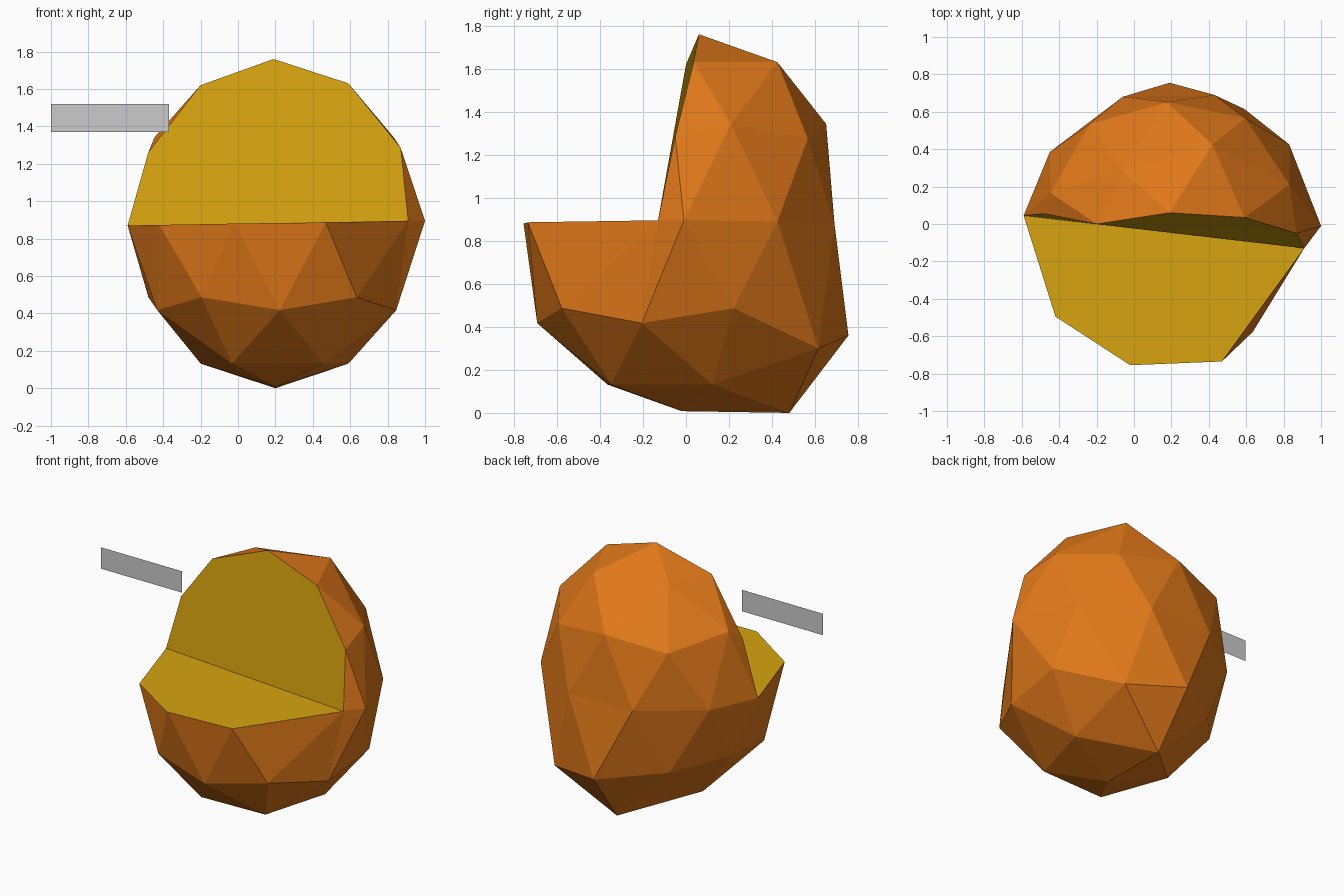
import bpy, bmesh
from math import radians, cos, sin
from mathutils import Vector

if "Cube" in bpy.data.objects:
    bpy.data.objects.remove(bpy.data.objects["Cube"])


def material(name, rgb):
    m = bpy.data.materials.new(name)
    m.diffuse_color = (*rgb, 1)
    m.use_nodes = True
    m.node_tree.nodes["Principled BSDF"].inputs["Base Color"].default_value = m.diffuse_color
    return m


def add_object(name, bm, mats=()):
    me = bpy.data.meshes.new(name)
    bm.to_mesh(me)
    bm.free()
    for m in mats:
        me.materials.append(m)
    ob = bpy.data.objects.new(name, me)
    bpy.context.collection.objects.link(ob)


# Cell body: low-poly sphere, turned so its rings match the views
bm = bmesh.new()
bmesh.ops.create_icosphere(bm, subdivisions=2, radius=1)
TURN = radians(56)
for v in bm.verts:
    x, y, z = v.co
    v.co = (x * cos(TURN) - y * sin(TURN), x * sin(TURN) + y * cos(TURN), z)

# Ring heights of the unit sphere
EQ, PRIM, MID, CAP = 0.0, 0.447, 0.526, 0.851
unit = {v: v.co.copy() for v in bm.verts}


def vert(angle, h):
    a, r = radians(angle), (1 - h * h) ** 0.5
    p = Vector((r * cos(a), r * sin(a), h))
    return min(unit, key=lambda v: (unit[v] - p).length)


# Stretch into the upright egg shape
for v, p in unit.items():
    v.co = (0.2 + 0.79 * p.x, -0.02 + 0.79 * p.y, 0.88 + 0.88 * p.z)

# Hand-pulled vertices: (angle, ring) -> position
pulled = {
    # equator
    (2, EQ): (1.0, -0.01, 0.895), (38, EQ): (0.83, 0.425, 0.89),
    (74, EQ): (0.43, 0.69, 0.88), (110, EQ): (-0.06, 0.68, 0.88),
    (146, EQ): (-0.45, 0.385, 0.875), (182, EQ): (-0.59, 0.045, 0.87),
    (218, EQ): (-0.42, -0.495, 0.873), (254, EQ): (-0.02, -0.755, 0.88),
    (290, EQ): (0.47, -0.735, 0.886), (326, EQ): (0.91, -0.13, 0.895),
    # edge of the upright cut
    (200, PRIM): (-0.48, 0.055, 1.26), (200, CAP): (-0.2, 0.0, 1.62),
    (0, 1.0): (0.19, 0.06, 1.76), (344, CAP): (0.59, 0.035, 1.63),
    (344, PRIM): (0.87, -0.05, 1.285),
    # back of the crown and bulging underside
    (56, CAP): (0.42, 0.425, 1.63), (128, CAP): (-0.06, 0.28, 1.63),
    (92, -PRIM): (0.19, 0.755, 0.36), (92, -CAP): (0.2, 0.48, 0.0),
    (56, -MID): (0.59, 0.615, 0.3), (128, -MID): (-0.21, 0.48, 0.41),
    (0, -1.0): (0.2, -0.02, 0.008),
}
for key, pos in pulled.items():
    vert(*key).co = pos

# Collect the borders of the cutaway before removing the front upper quarter
ring = lambda keys: [vert(*k) for k in keys]
wall = ring([(182, EQ), (326, EQ), (344, PRIM), (344, CAP), (0, 1.0), (200, CAP), (200, PRIM)])
floor = ring([(182, EQ), (218, EQ), (254, EQ), (290, EQ), (326, EQ)])
fin = set(ring([(200, PRIM), (182, EQ), (218, EQ)]))
gone = ring([(236, MID), (308, MID), (272, PRIM), (272, CAP)])
fin_face = [f for f in bm.faces if set(f.verts) == fin]
bmesh.ops.delete(bm, geom=fin_face, context='FACES_ONLY')
bmesh.ops.delete(bm, geom=gone, context='VERTS')

# Cut faces: upright wall and flat floor
for loop in (wall, floor):
    f = bm.faces.new(loop)
    f.material_index = 1
loose = [e for e in bm.edges if not e.link_faces]
bmesh.ops.delete(bm, geom=loose, context='EDGES')
bmesh.ops.recalc_face_normals(bm, faces=bm.faces[:])
add_object("cell_body", bm, (material("membrane_orange", (0.75, 0.19, 0.01)),
                             material("cut_yellow", (0.68, 0.37, 0.005))))

# Blank label plate: one thin upright panel
bm = bmesh.new()
bm.faces.new([bm.verts.new((x, -0.09, z)) for x, z in
              ((-1, 1.37), (-0.37, 1.37), (-0.37, 1.52), (-1, 1.52))])
add_object("label_plate", bm)
